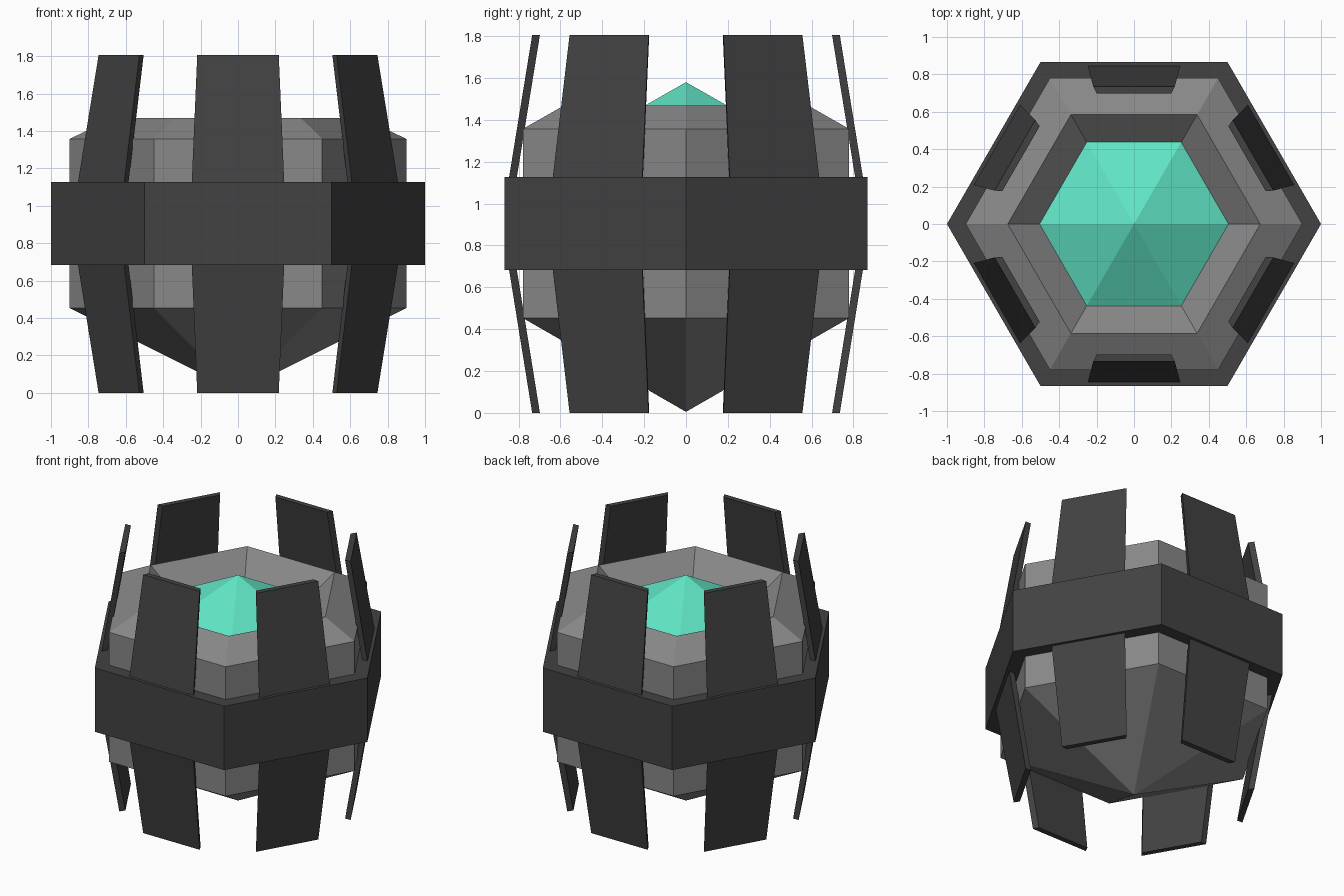
import bpy, bmesh, math
from mathutils import Matrix

if "Cube" in bpy.data.objects:
    bpy.data.objects.remove(bpy.data.objects["Cube"])


def mat(name, rgb):
    m = bpy.data.materials.new(name)
    lin = [((c / 255 + 0.055) / 1.055) ** 2.4 for c in rgb]
    m.diffuse_color = (*lin, 1)
    m.use_nodes = True
    m.node_tree.nodes["Principled BSDF"].inputs["Base Color"].default_value = m.diffuse_color
    return m


GREY = mat("mid grey", (136, 136, 136))
DARK = mat("dark grey", (66, 66, 66))
TEAL = mat("teal crystal", (96, 228, 196))


def finish(name, bm, material):
    bmesh.ops.remove_doubles(bm, verts=bm.verts, dist=1e-5)
    bmesh.ops.recalc_face_normals(bm, faces=bm.faces)
    me = bpy.data.meshes.new(name)
    bm.to_mesh(me)
    bm.free()
    me.materials.append(material)
    ob = bpy.data.objects.new(name, me)
    bpy.context.collection.objects.link(ob)
    return ob


def hex_lathe(name, profile, material, closed=False):
    """Turn a (radius, z) profile into a six-sided solid."""
    bm = bmesh.new()
    rings = []
    for r, z in profile:
        if r == 0:
            rings.append([bm.verts.new((0, 0, z))] * 6)
        else:
            rings.append([bm.verts.new((r * math.cos(k * math.pi / 3),
                                        r * math.sin(k * math.pi / 3), z)) for k in range(6)])
    pairs = list(zip(rings, rings[1:]))
    if closed:
        pairs.append((rings[-1], rings[0]))
    for a, b in pairs:
        for k in range(6):
            n = (k + 1) % 6
            bm.faces.new(list(dict.fromkeys((a[k], a[n], b[n], b[k]))))
    return finish(name, bm, material)


# body with pointed base and sunken top, crystal, and surrounding band
hex_lathe("body", [(0, 0.005), (0.9, 0.453), (0.9, 1.357), (0.675, 1.468),
                   (0.505, 1.33), (0, 1.33)], GREY)
hex_lathe("crystal", [(0.505, 1.331), (0, 1.58)], TEAL)
hex_lathe("band", [(1, 0.682), (1, 1.128), (0.89, 1.128), (0.89, 0.682)], DARK, closed=True)


# six armour panels, leaning inward above and below the band
def panel(name, angle):
    bm = bmesh.new()
    rings = []
    for z, r, w in ((0, 0.735, 0.218), (0.682, 0.845, 0.247),
                    (1.128, 0.845, 0.247), (1.805, 0.735, 0.218)):
        rings.append([bm.verts.new(p) for p in (
            (r, -w, z), (r, w, z), (r - 0.037, w - 0.018, z), (r - 0.037, 0.018 - w, z))])
    for a, b in zip(rings, rings[1:]):
        for k in range(4):
            n = (k + 1) % 4
            bm.faces.new((a[k], a[n], b[n], b[k]))
    bm.faces.new(rings[0])
    bm.faces.new(rings[-1])
    bm.transform(Matrix.Rotation(angle, 4, 'Z'))
    finish(name, bm, DARK)


for i in range(6):
    panel(f"armour_panel_{i + 1}", math.radians(30 + 60 * i))
